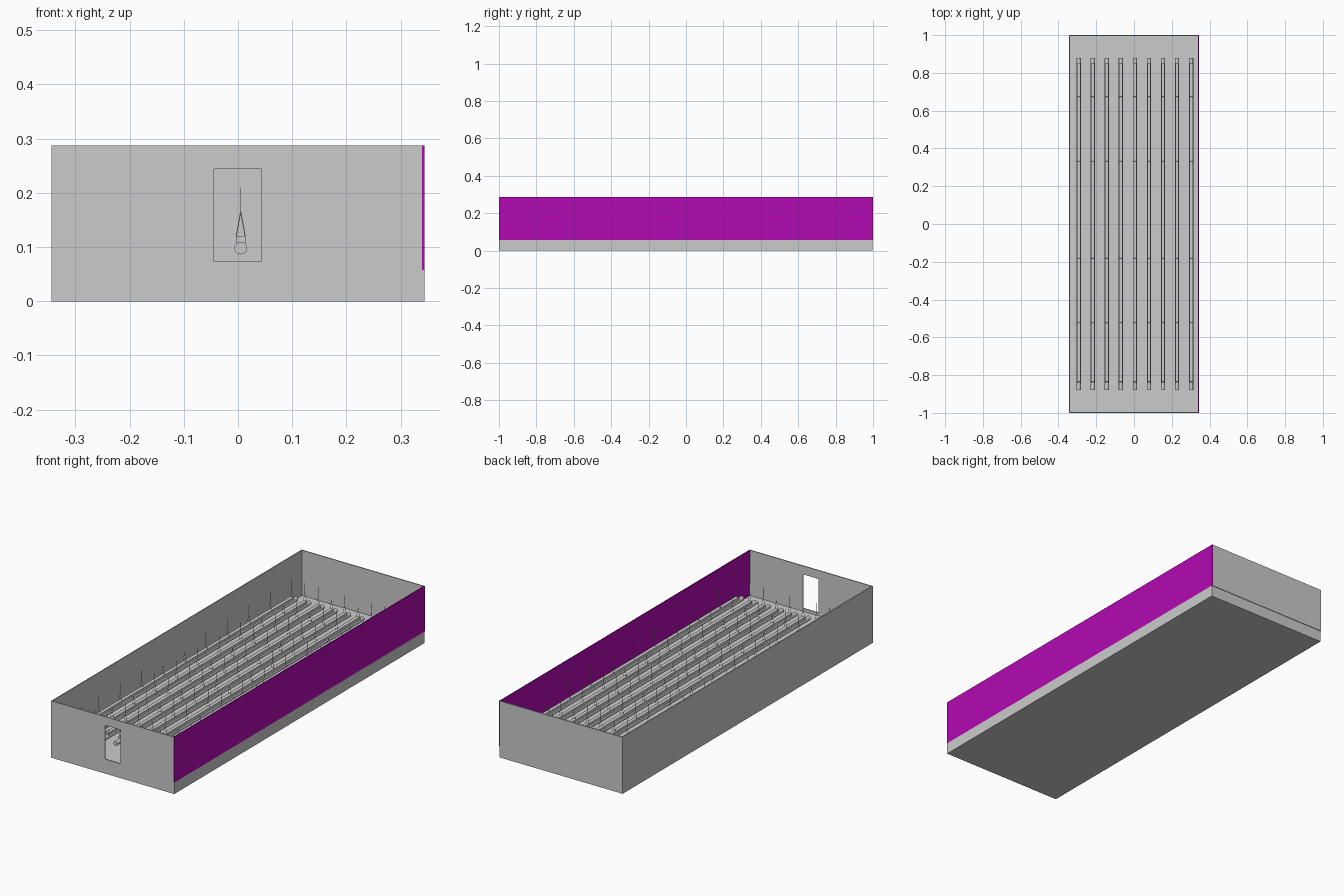
import bpy, bmesh
from mathutils import Matrix, Vector

if "Cube" in bpy.data.objects:
    bpy.data.objects.remove(bpy.data.objects["Cube"])

W, L, H = 0.344, 1.0, 0.287      # half width, half length, height
FLOOR, T = 0.058, 0.005          # floor level, wall thickness


def finish(name, bm):
    bmesh.ops.recalc_face_normals(bm, faces=bm.faces)
    mesh = bpy.data.meshes.new(name)
    bm.to_mesh(mesh)
    bm.free()
    obj = bpy.data.objects.new(name, mesh)
    bpy.context.collection.objects.link(obj)
    return obj


def add_box(bm, lo, hi):
    lo, hi = Vector(lo), Vector(hi)
    size = hi - lo
    m = Matrix.Translation((lo + hi) / 2) @ Matrix.Diagonal((*size, 1))
    bmesh.ops.create_cube(bm, size=1, matrix=m)


def box(name, lo, hi):
    bm = bmesh.new()
    add_box(bm, lo, hi)
    return finish(name, bm)


def add_rod(bm, a, b, radius, sides):
    a, b = Vector(a), Vector(b)
    d = b - a
    m = Matrix.Translation((a + b) / 2) @ d.to_track_quat('Z', 'Y').to_matrix().to_4x4()
    bmesh.ops.create_cone(bm, cap_ends=True, segments=sides, radius1=radius,
                          radius2=radius, depth=d.length, matrix=m)


# Floor slab and plain walls
box("floor_slab", (-W, -L, 0), (W, L - 0.003, FLOOR))
box("left_wall", (-W, -L + T, FLOOR), (-W + T, L - T, H))
box("back_wall", (-W, L - T, FLOOR), (W - T, L, H))

# Purple right wall
panel = box("right_wall", (W - T, -L, FLOOR), (W, L, H))
purple = bpy.data.materials.new("purple")
purple.diffuse_color = (0.45, 0.003, 0.45, 1)
purple.use_nodes = True
purple.node_tree.nodes["Principled BSDF"].inputs["Base Color"].default_value = purple.diffuse_color
panel.data.materials.append(purple)

# Front wall with a doorway
front = box("front_wall", (-W, -L, FLOOR), (W - T, -L + T, H))
cutter = box("door_cutter", (-0.044, -L - 0.05, 0.073), (0.043, -L + 0.05, 0.244))
cutter.hide_render = True
cutter.display_type = 'WIRE'
cut = front.modifiers.new("doorway", 'BOOLEAN')
cut.operation = 'DIFFERENCE'
cut.solver = 'EXACT'
cut.object = cutter

# Nine hanging rows: a tube under a narrow rail, held by wire hangers
hanger_ys = [0.845 - 0.171 * i for i in range(10)] + [-0.835]
tubes, rails, wires = bmesh.new(), bmesh.new(), bmesh.new()
for i in range(9):
    x = 0.005 + (i - 4) * 0.0743
    add_rod(tubes, (x, -0.88, 0.098), (x, 0.88, 0.098), 0.0115, 24)
    add_box(rails, (x - 0.009, -0.84, 0.105), (x + 0.009, 0.85, 0.12))
    for y in hanger_ys:
        apex = (x, y, 0.165)
        add_rod(wires, (x - 0.0085, y, 0.119), apex, 0.0008, 6)
        add_rod(wires, (x + 0.0085, y, 0.119), apex, 0.0008, 6)
        add_rod(wires, apex, (x, y, 0.21), 0.0008, 6)

tube_obj = finish("row_tubes", tubes)
finish("row_rails", rails)
finish("hanger_wires", wires)

bpy.ops.object.select_all(action='DESELECT')
tube_obj.select_set(True)
bpy.context.view_layer.objects.active = tube_obj
bpy.ops.object.shade_smooth_by_angle()
